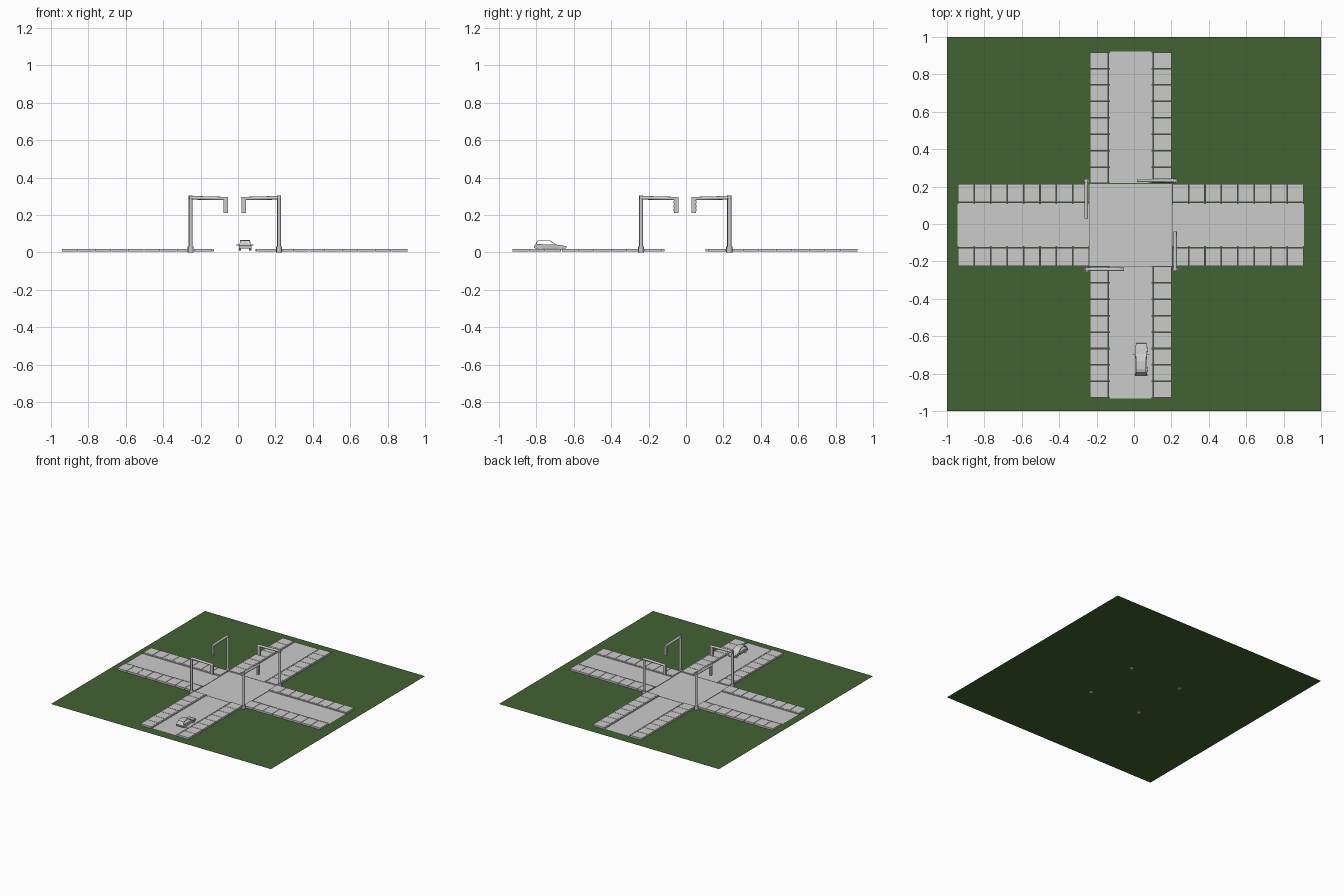
import bpy, bmesh
from math import pi, radians
from mathutils import Matrix, Vector

if "Cube" in bpy.data.objects:
    bpy.data.objects.remove(bpy.data.objects["Cube"])

CENTRE = Matrix.Translation((-0.0175, -0.005, 0))


def finish(name, bm, smooth=False):
    bmesh.ops.recalc_face_normals(bm, faces=bm.faces)
    mesh = bpy.data.meshes.new(name)
    bm.to_mesh(mesh)
    bm.free()
    obj = bpy.data.objects.new(name, mesh)
    bpy.context.collection.objects.link(obj)
    if smooth:
        bpy.ops.object.select_all(action='DESELECT')
        obj.select_set(True)
        bpy.context.view_layer.objects.active = obj
        bpy.ops.object.shade_smooth_by_angle(angle=radians(35))
    return obj


def box(bm, lo, hi):
    lo, hi = Vector(lo), Vector(hi)
    m = Matrix.Translation((lo + hi) / 2) @ Matrix.Diagonal((*(hi - lo), 1))
    bmesh.ops.create_cube(bm, size=1, matrix=m)


def rect(bm, x0, y0, x1, y1, z):
    bm.faces.new([bm.verts.new((x, y, z)) for x, y in
                  ((x0, y0), (x1, y0), (x1, y1), (x0, y1))])


def rod(bm, a, b, r, r2=None, sides=12):
    a, b = Vector(a), Vector(b)
    q = (b - a).to_track_quat('Z', 'Y').to_matrix().to_4x4()
    bmesh.ops.create_cone(bm, cap_ends=True, segments=sides, radius1=r,
                          radius2=r if r2 is None else r2, depth=(b - a).length,
                          matrix=Matrix.Translation((a + b) / 2) @ q)


def extrude_profile(bm, pts, x0, x1):
    # side profile in (y, z), extruded across x
    face = bm.faces.new([bm.verts.new((x0, y, z)) for y, z in pts])
    res = bmesh.ops.extrude_face_region(bm, geom=[face])
    new = [v for v in res['geom'] if isinstance(v, bmesh.types.BMVert)]
    bmesh.ops.translate(bm, verts=new, vec=(x1 - x0, 0, 0))


# grass
bm = bmesh.new()
rect(bm, -1, -1, 1, 1, 0.003)
grass = finish("grass", bm)
mat = bpy.data.materials.new("grass_green")
mat.diffuse_color = (0.055, 0.125, 0.033, 1)
mat.use_nodes = True
mat.node_tree.nodes["Principled BSDF"].inputs["Base Color"].default_value = mat.diffuse_color
grass.data.materials.append(mat)

# crossing in the middle
bm = bmesh.new()
rect(bm, -0.22, -0.22, 0.22, 0.22, 0.011)
finish("crossing", bm).matrix_world = CENTRE

START, END, TILES = 0.223, 0.9255, 8
STEP = (END - START) / TILES
for i in range(4):
    turn = CENTRE @ Matrix.Rotation(i * pi / 2, 4, 'Z')

    # road arm
    bm = bmesh.new()
    rect(bm, START, -0.112, END + 0.002, 0.112, 0.011)
    finish(f"road_{i}", bm).matrix_world = turn

    # pavement slabs and kerb stones on both sides
    bm = bmesh.new()
    for s in (-1, 1):
        for k in range(TILES):
            x0, x1 = START + k * STEP, START + (k + 1) * STEP - 0.003
            for a, b in ((0.110, 0.120), (0.122, 0.219)):
                ya, yb = sorted((s * a, s * b))
                box(bm, (x0, ya, 0.004), (x1, yb, 0.0185))
    finish(f"pavement_{i}", bm).matrix_world = turn

    # traffic light: mast, foot, arm over the road, hanging signal head
    px, py = 0.2375, -0.235
    bm = bmesh.new()
    rod(bm, (px, py, 0), (px, py, 0.03), 0.015)
    rod(bm, (px, py, 0.03), (px, py, 0.304), 0.010)
    rod(bm, (px, py - 0.008, 0.292), (px, -0.035, 0.287), 0.010, 0.009)
    finish(f"light_mast_{i}", bm, True).matrix_world = turn
    bm = bmesh.new()
    box(bm, (px - 0.009, -0.059, 0.21), (px + 0.009, -0.035, 0.284))
    for z in (0.227, 0.247, 0.267):
        rod(bm, (px, -0.058, z), (px, -0.061, z), 0.007)
    finish(f"signal_head_{i}", bm).matrix_world = turn

# car body
CAR = Matrix.Translation((0.038, 0, 0))
bm = bmesh.new()
extrude_profile(bm, [(-0.807, 0.020), (-0.643, 0.020), (-0.637, 0.025), (-0.640, 0.033),
                     (-0.665, 0.038), (-0.703, 0.042), (-0.802, 0.044), (-0.811, 0.036)],
                -0.032, 0.032)
for v in bm.verts:
    if v.co.y > -0.65:
        v.co.x *= 0.86
finish("car_body", bm).matrix_world = CAR

# car roof shell with open side windows
bm = bmesh.new()
outer = [(-0.806, 0.043), (-0.794, 0.062), (-0.775, 0.067), (-0.735, 0.066),
         (-0.720, 0.060), (-0.695, 0.041)]
inner = [(-0.700, 0.041), (-0.722, 0.057), (-0.736, 0.063), (-0.775, 0.064),
         (-0.791, 0.060), (-0.801, 0.043)]
extrude_profile(bm, outer + inner, -0.030, 0.030)
for v in bm.verts:
    if v.co.z > 0.05:
        v.co.x *= 0.88
finish("car_roof", bm).matrix_world = CAR

# car wheels
bm = bmesh.new()
for y in (-0.777, -0.672):
    for s in (-1, 1):
        rod(bm, (s * 0.021, y, 0.0235), (s * 0.0335, y, 0.0235), 0.0125, sides=16)
finish("car_wheels", bm, True).matrix_world = CAR

# car mirrors and rear bumper
bm = bmesh.new()
for s in (-1, 1):
    x0, x1 = sorted((s * 0.030, s * 0.046))
    box(bm, (x0, -0.699, 0.037), (x1, -0.694, 0.043))
box(bm, (-0.033, -0.813, 0.023), (0.033, -0.803, 0.030))
finish("car_trim", bm).matrix_world = CAR
